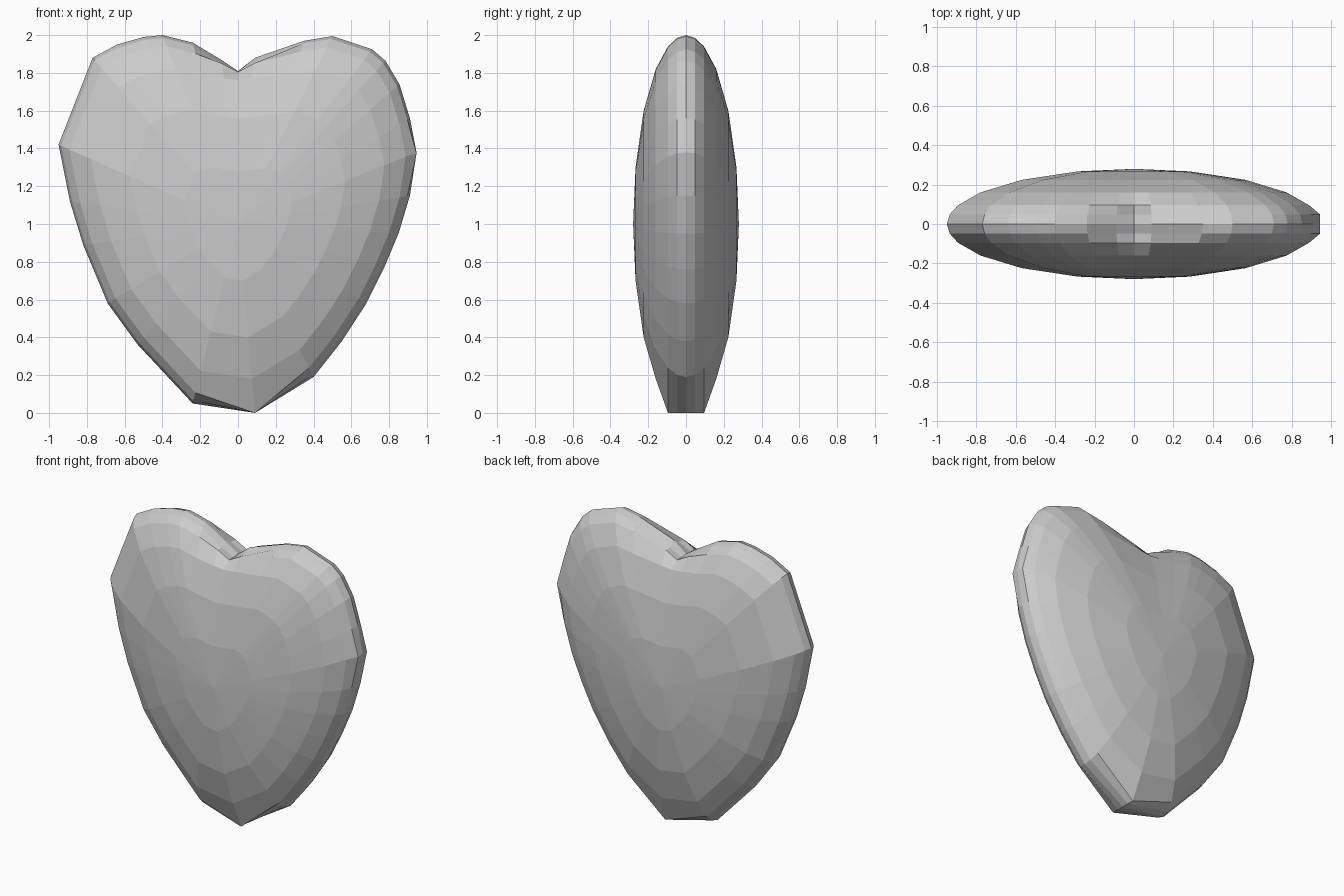
import bpy, bmesh, math

if "Cube" in bpy.data.objects:
    bpy.data.objects.remove(bpy.data.objects["Cube"])

# Front outline of the heart (x, z), counter-clockwise from the bottom tip
TIP, SIDE, NOTCH = 0, 7, 15
OUTLINE = [(0.09, 0), (0.40, 0.19), (0.55, 0.38), (0.68, 0.58), (0.77, 0.76),
           (0.85, 0.95), (0.91, 1.15), (0.945, 1.38), (0.91, 1.56), (0.855, 1.74),
           (0.78, 1.865), (0.71, 1.925), (0.50, 1.995), (0.35, 1.97), (0.09, 1.88),
           (0.0, 1.81), (-0.09, 1.87), (-0.24, 1.96), (-0.40, 2.0), (-0.50, 1.99),
           (-0.64, 1.95), (-0.77, 1.88), (-0.86, 1.65), (-0.95, 1.42), (-0.89, 1.12),
           (-0.82, 0.89), (-0.69, 0.58), (-0.53, 0.36), (-0.24, 0.05)]
RINGS = [0.985, 0.94, 0.82, 0.60, 0.30]
DEPTH, MID = 0.28, 1.0


def ring_point(i, s):
    """Outline point shrunk toward the middle, with blunt tip, side and notch."""
    x, z = OUTLINE[i]
    px, pz = x * s, MID + (z - MID) * s
    if i == TIP and s > 0.9:
        px, pz = x, 0
    if i == SIDE and s > 0.95:
        px = x
    if i == NOTCH:
        pz = min(1.805, MID + 0.93 * s)
    elif abs(i - NOTCH) == 1:
        pz = min(1.85, MID + 0.94 * s)
    return px, pz


bm = bmesh.new()
n = len(OUTLINE)
rim = [bm.verts.new((x, 0, z)) for x, z in OUTLINE]

# Domed front and back shells sharing the rim
for side in (-1, 1):
    prev = rim
    for s in RINGS:
        y = side * DEPTH * math.sqrt(1 - s * s)
        pts = [ring_point(i, s) for i in range(n)]
        cur = [bm.verts.new((x, y, z)) for x, z in pts]
        for i in range(n):
            j = (i + 1) % n
            bm.faces.new((prev[i], prev[j], cur[j], cur[i]))
        prev = cur
    pole = bm.verts.new((0, side * DEPTH, MID))
    for i in range(n):
        bm.faces.new((prev[i], prev[(i + 1) % n], pole))

# Merge near-coplanar cells into broad cut facets
bmesh.ops.dissolve_limit(bm, angle_limit=math.radians(5), verts=bm.verts, edges=bm.edges)
bmesh.ops.triangulate(bm, faces=[f for f in bm.faces if len(f.verts) > 4])
bmesh.ops.recalc_face_normals(bm, faces=bm.faces)

mesh = bpy.data.meshes.new("faceted_heart")
bm.to_mesh(mesh)
bm.free()
heart = bpy.data.objects.new("faceted_heart", mesh)
bpy.context.collection.objects.link(heart)
